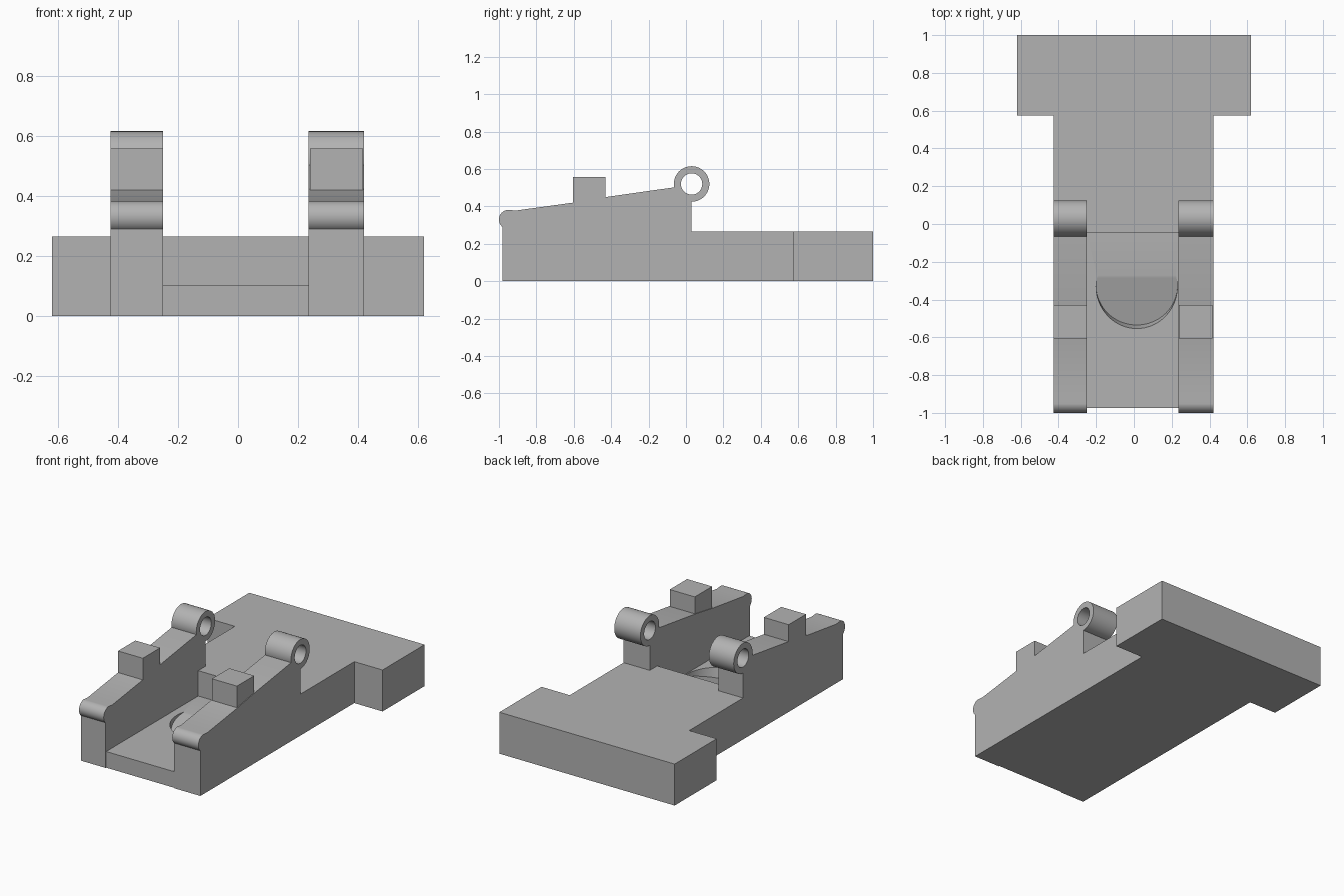
import bpy, bmesh
from math import sin, cos, radians
from mathutils import Vector

cube = bpy.data.objects.get("Cube")
if cube:
    bpy.data.objects.remove(cube, do_unlink=True)

grey = bpy.data.materials.new("plain grey")
grey.use_nodes = True
colour = (0.45, 0.45, 0.45, 1)
grey.diffuse_color = colour
grey.node_tree.nodes["Principled BSDF"].inputs["Base Color"].default_value = colour


def finish(name, bm):
    bmesh.ops.recalc_face_normals(bm, faces=bm.faces)
    mesh = bpy.data.meshes.new(name)
    bm.to_mesh(mesh)
    bm.free()
    mesh.materials.append(grey)
    ob = bpy.data.objects.new(name, mesh)
    bpy.context.collection.objects.link(ob)
    return ob


def prism(name, points, offset):
    """Extrude a closed outline of 3D points along an offset."""
    bm = bmesh.new()
    face = bm.faces.new([bm.verts.new(p) for p in points])
    new = bmesh.ops.extrude_face_region(bm, geom=[face], use_keep_orig=True)["geom"]
    bmesh.ops.translate(bm, vec=offset, verts=[g for g in new if isinstance(g, bmesh.types.BMVert)])
    return finish(name, bm)


def box(name, x0, x1, y0, y1, z0, z1):
    return prism(name, [(x0, y0, z0), (x1, y0, z0), (x1, y1, z0), (x0, y1, z0)], (0, 0, z1 - z0))


def arc(cy, cz, r, a0, a1, n):
    angles = [radians(a0 + (a1 - a0) * i / n) for i in range(n + 1)]
    return [(cy + r * cos(a), cz + r * sin(a)) for a in angles]


def smooth(ob):
    bpy.ops.object.select_all(action="DESELECT")
    ob.select_set(True)
    bpy.context.view_layer.objects.active = ob
    bpy.ops.object.shade_smooth_by_angle(angle=radians(30))


def tube(name, x0, x1, cy, cz, outer, inner, n=48):
    """Hollow cylinder lying along x."""
    bm = bmesh.new()
    rings = [[bm.verts.new((x, y, z)) for y, z in arc(cy, cz, r, 0, 360, n)[:-1]]
             for x, r in ((x0, outer), (x1, outer), (x1, inner), (x0, inner))]
    for k in range(4):
        a, b = rings[k], rings[(k + 1) % 4]
        for i in range(n):
            j = (i + 1) % n
            bm.faces.new((a[i], a[j], b[j], b[i]))
    smooth(finish(name, bm))


RIGHT, LEFT = (-0.425, -0.25), (0.235, 0.42)
inner0, inner1 = RIGHT[1], LEFT[0]
HINGE = (0.03, 0.52)

# T-shaped rear deck
deck = [(inner0, -0.045), (inner1, -0.045), (inner1, 0.03), (LEFT[1], 0.03), (LEFT[1], 0.575),
        (0.62, 0.575), (0.62, 1), (-0.62, 1), (-0.62, 0.575), (RIGHT[0], 0.575),
        (RIGHT[0], 0.03), (inner0, 0.03)]
prism("rear_deck", [(x, y, 0) for x, y in deck], (0, 0, 0.265))

# Channel floor with a tilted round recess
floor = box("channel_floor", inner0, inner1, -0.975, -0.045, 0, 0.103)
tilt = radians(15)
slope, axis = Vector((0, cos(tilt), sin(tilt))), Vector((0, -sin(tilt), cos(tilt)))
centre = Vector((0.015, -0.327, 0.088))
disc = [centre + Vector((x, 0, 0)) + slope * s for x, s in arc(0, 0, 0.215, 0, 360, 64)[:-1]]
cutter = prism("recess_cutter", disc, axis * 0.3)
cutter.hide_render = True
cut = floor.modifiers.new("recess", "BOOLEAN")
cut.operation = "DIFFERENCE"
cut.solver = "EXACT"
cut.object = cutter
bpy.context.view_layer.objects.active = floor
bpy.ops.object.modifier_apply(modifier=cut.name)
bpy.data.objects.remove(cutter, do_unlink=True)
smooth(floor)

# Side walls with rounded nose, sight block and hinge ring
profile = [(0.03, 0), (-0.98, 0)]
profile += arc(-0.948, 0.33, 0.052, 232, 95, 16)
profile += [(-0.91, 0.378), (-0.605, 0.42), (-0.43, 0.45), (-0.063, 0.502)]
profile += arc(*HINGE, 0.085, 192, 270, 10)
for side, (x0, x1), inset in (("right", RIGHT, 0), ("left", LEFT, 0.004)):
    wall = prism(side + "_wall", [(x0, y, z) for y, z in profile], (x1 - x0, 0, 0))
    smooth(wall)
    box(side + "_top_block", x0 + inset, x1 - inset, -0.605, -0.43, 0.4, 0.558)
    tube(side + "_hinge_ring", x0, x1, *HINGE, 0.095, 0.057)
